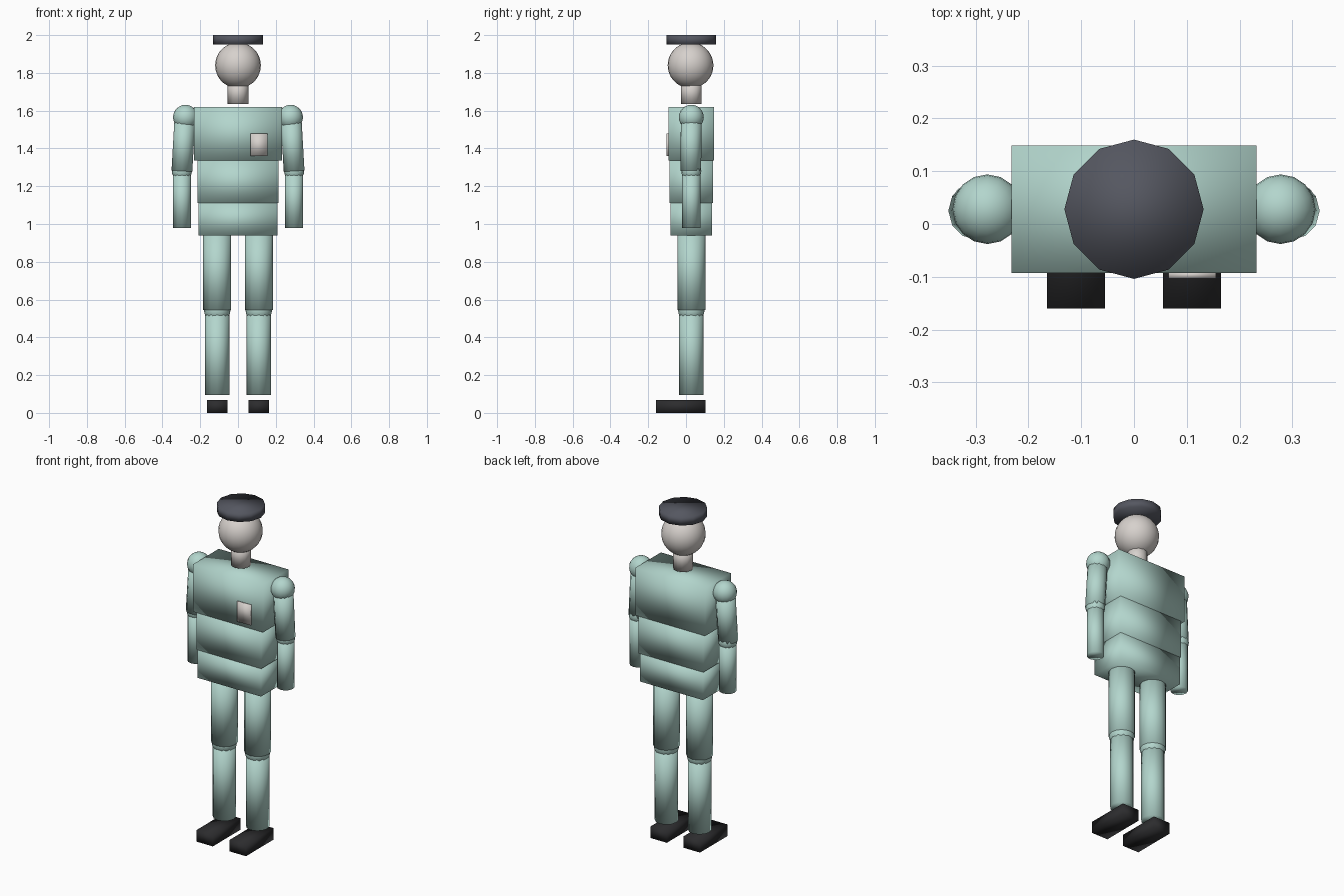
import bpy
import bmesh
from mathutils import Matrix, Vector

cube = bpy.data.objects.get("Cube")
if cube:
    bpy.data.objects.remove(cube, do_unlink=True)

MID_Y = 0.028


def material(name, rgb):
    mat = bpy.data.materials.new(name)
    mat.use_nodes = True
    mat.diffuse_color = (*rgb, 1)
    mat.node_tree.nodes["Principled BSDF"].inputs["Base Color"].default_value = (*rgb, 1)
    return mat


uniform = material("pale teal cloth", (0.45, 0.67, 0.61))
skin = material("pale skin", (0.68, 0.64, 0.61))
hat = material("slate cap", (0.09, 0.095, 0.118))
leather = material("black leather", (0.025, 0.025, 0.027))


def finish(name, bm, mat):
    mesh = bpy.data.meshes.new(name)
    bm.to_mesh(mesh)
    bm.free()
    mesh.materials.append(mat)
    mesh.shade_smooth()
    obj = bpy.data.objects.new(name, mesh)
    bpy.context.collection.objects.link(obj)


def box(name, low, high, mat):
    low, high = Vector(low), Vector(high)
    bm = bmesh.new()
    place = Matrix.Translation((low + high) / 2) @ Matrix.Diagonal((*(high - low), 1))
    bmesh.ops.create_cube(bm, size=1, matrix=place)
    finish(name, bm, mat)


def ball(name, centre, radius, mat, segments=16):
    bm = bmesh.new()
    bmesh.ops.create_uvsphere(bm, u_segments=segments, v_segments=segments * 3 // 4,
                              radius=radius, matrix=Matrix.Translation(centre))
    finish(name, bm, mat)


def tube(name, bottom, top, radius, mat, segments=12):
    bottom, top = Vector(bottom), Vector(top)
    axis = top - bottom
    turn = Vector((0, 0, 1)).rotation_difference(axis).to_matrix().to_4x4()
    bm = bmesh.new()
    bmesh.ops.create_cone(bm, cap_ends=True, segments=segments, radius1=radius, radius2=radius,
                          depth=axis.length, matrix=Matrix.Translation((bottom + top) / 2) @ turn)
    finish(name, bm, mat)


# Torso blocks: half width, half depth, bottom, top
for name, w, d, z0, z1 in (("hips", 0.21, 0.11, 0.94, 1.11),
                           ("waist", 0.215, 0.115, 1.11, 1.335),
                           ("chest", 0.232, 0.121, 1.335, 1.62)):
    box(name, (-w, MID_Y - d, z0), (w, MID_Y + d, z1), uniform)
box("chest_badge", (0.065, -0.103, 1.36), (0.155, -0.09, 1.48), skin)

# Head, neck and cap
tube("neck", (0, MID_Y, 1.635), (0, MID_Y, 1.76), 0.055, skin)
ball("head", (0, 0.024, 1.84), 0.121, skin, 24)
tube("cap", (0, MID_Y, 1.95), (0, MID_Y, 2.0), 0.132, hat)

# Limbs on both sides
for side, s in (("left", 1), ("right", -1)):
    ball(side + "_shoulder", (s * 0.278, MID_Y, 1.565), 0.066, uniform)
    tube(side + "_upper_arm", (s * 0.297, MID_Y - 0.003, 1.28),
         (s * 0.281, MID_Y, 1.56), 0.055, uniform)
    ball(side + "_elbow", (s * 0.297, MID_Y, 1.28), 0.053, uniform)
    tube(side + "_forearm", (s * 0.297, MID_Y, 0.98), (s * 0.297, MID_Y, 1.28), 0.048, uniform)
    tube(side + "_thigh", (s * 0.11, MID_Y, 0.545), (s * 0.11, MID_Y, 0.95), 0.074, uniform)
    ball(side + "_knee", (s * 0.11, MID_Y, 0.545), 0.07, uniform)
    tube(side + "_shin", (s * 0.11, MID_Y, 0.095), (s * 0.11, MID_Y, 0.545), 0.064, uniform)
    box(side + "_shoe", (s * 0.11 - 0.055, -0.16, 0), (s * 0.11 + 0.055, 0.103, 0.068), leather)
